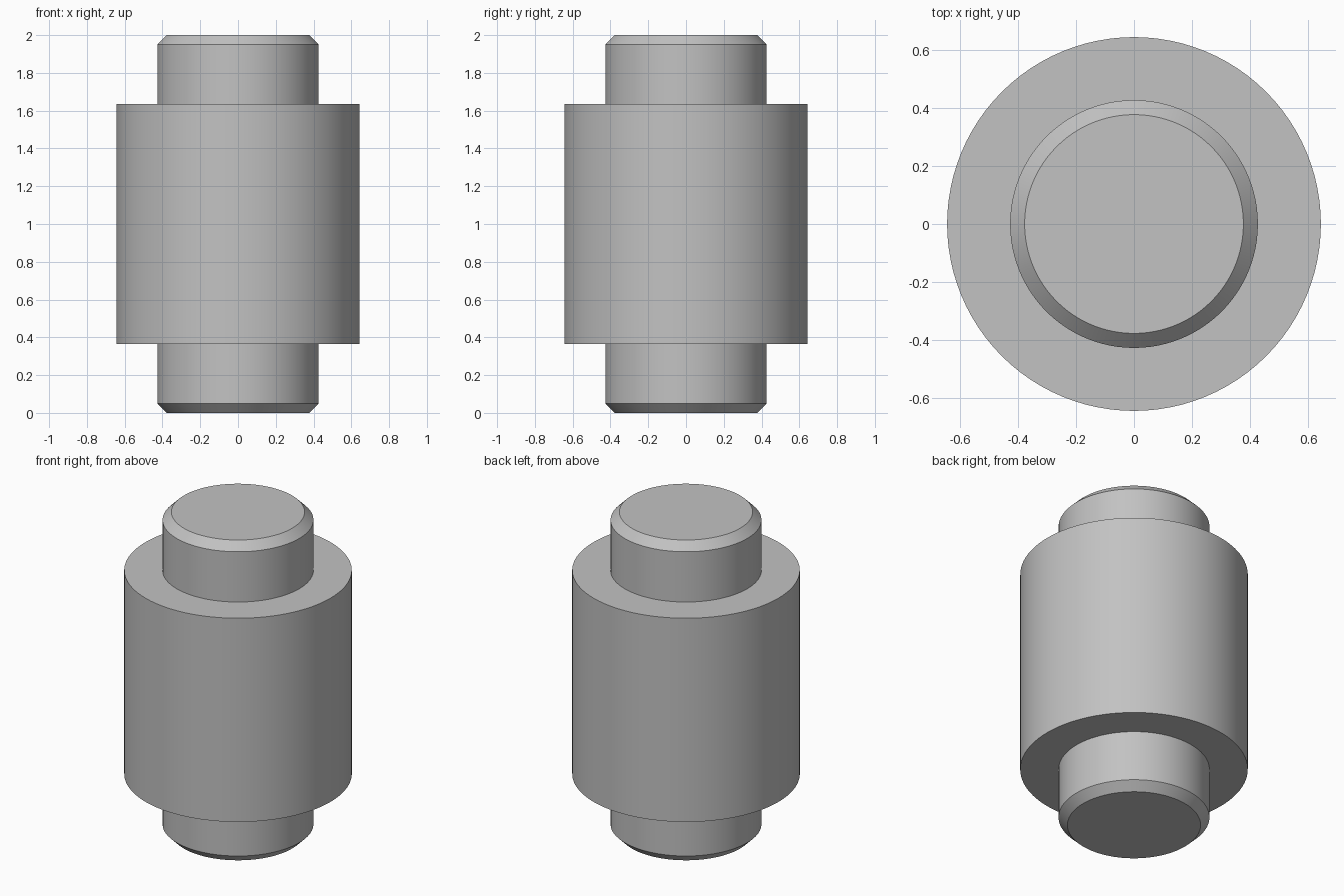
import bpy
import bmesh
import math
from mathutils import Vector

cube = bpy.data.objects.get("Cube")
if cube:
    bpy.data.objects.remove(cube, do_unlink=True)

SEGMENTS = 96
HEIGHT = 2.0
PIN_R, CHAMFER = 0.427, 0.05
SLEEVE_R, SLEEVE_LOW = 0.644, 0.364

steel = bpy.data.materials.new("grey steel")
steel.use_nodes = True
grey = (0.54, 0.54, 0.54, 1.0)
steel.diffuse_color = grey
steel.node_tree.nodes["Principled BSDF"].inputs["Base Color"].default_value = grey


def revolve(name, profile, closed):
    """Spin an (r, z) profile about z; open profiles get flat caps."""
    bm = bmesh.new()
    verts = [bm.verts.new(Vector((r, 0, z))) for r, z in profile]
    edges = [bm.edges.new(pair) for pair in zip(verts, verts[1:])]
    if closed:
        edges.append(bm.edges.new((verts[-1], verts[0])))
    bmesh.ops.spin(bm, geom=verts + edges, cent=(0, 0, 0), axis=(0, 0, 1),
                   angle=math.tau, steps=SEGMENTS, use_merge=True)
    bmesh.ops.remove_doubles(bm, verts=bm.verts, dist=0.0001)
    if not closed:
        bmesh.ops.holes_fill(bm, edges=[e for e in bm.edges if e.is_boundary], sides=0)
    bmesh.ops.recalc_face_normals(bm, faces=bm.faces)
    mesh = bpy.data.meshes.new(name)
    bm.to_mesh(mesh)
    bm.free()
    mesh.materials.append(steel)
    obj = bpy.data.objects.new(name, mesh)
    bpy.context.collection.objects.link(obj)
    bpy.ops.object.select_all(action="DESELECT")
    obj.select_set(True)
    bpy.context.view_layer.objects.active = obj
    bpy.ops.object.shade_smooth_by_angle(angle=math.radians(30))
    return obj


# Central pin with chamfered ends
revolve("pin", [
    (PIN_R - CHAMFER, 0), (PIN_R, CHAMFER),
    (PIN_R, HEIGHT - CHAMFER), (PIN_R - CHAMFER, HEIGHT),
], closed=False)

# Thick sleeve around the middle of the pin
top = HEIGHT - SLEEVE_LOW
revolve("sleeve", [
    (PIN_R, SLEEVE_LOW), (SLEEVE_R, SLEEVE_LOW),
    (SLEEVE_R, top), (PIN_R, top),
], closed=True)
